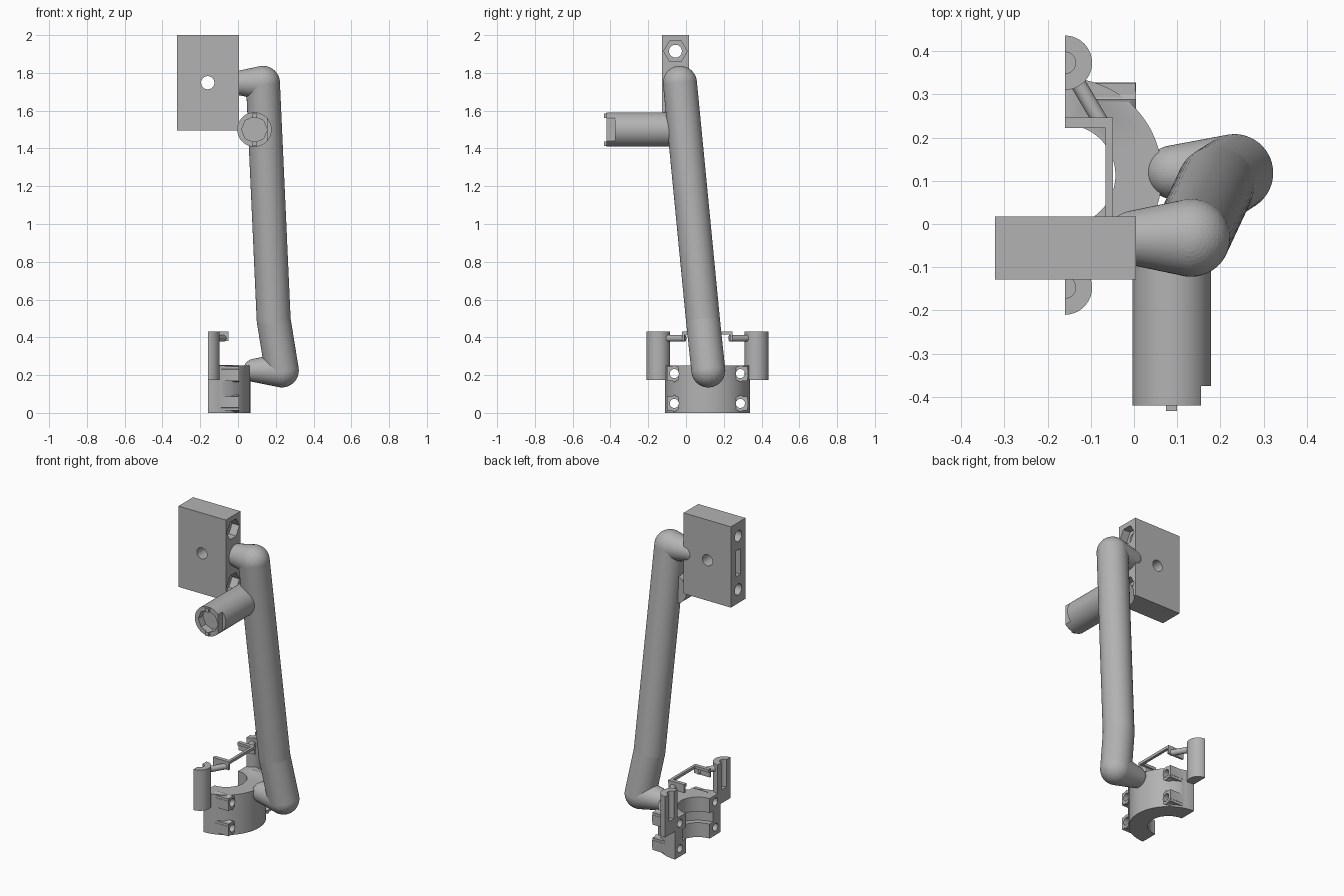
import bpy, bmesh, math
from mathutils import Vector, Matrix

if "Cube" in bpy.data.objects:
    bpy.data.objects.remove(bpy.data.objects["Cube"])

grey = bpy.data.materials.new("plain_grey")
grey.diffuse_color = (0.45, 0.45, 0.45, 1)
grey.use_nodes = True
grey.node_tree.nodes["Principled BSDF"].inputs["Base Color"].default_value = grey.diffuse_color
AXES = {'X': Matrix.Rotation(math.pi / 2, 4, 'Y'), 'Y': Matrix.Rotation(math.pi / 2, 4, 'X'), 'Z': Matrix()}


def finish(name, bm):
    bmesh.ops.recalc_face_normals(bm, faces=bm.faces[:])
    me = bpy.data.meshes.new(name)
    bm.to_mesh(me)
    bm.free()
    me.materials.append(grey)
    ob = bpy.data.objects.new(name, me)
    bpy.context.collection.objects.link(ob)
    return ob


def box(name, x0, x1, y0, y1, z0, z1):
    bm = bmesh.new()
    bmesh.ops.create_cube(bm, size=1)
    for v in bm.verts:
        v.co = ((x0, x1)[v.co.x > 0], (y0, y1)[v.co.y > 0], (z0, z1)[v.co.z > 0])
    return finish(name, bm)


def cyl(name, axis, r, centre, length, n=64, spin=0.0):
    bm = bmesh.new()
    m = Matrix.Translation(centre) @ AXES[axis] @ Matrix.Rotation(spin, 4, 'Z')
    bmesh.ops.create_cone(bm, cap_ends=True, segments=n, radius1=r, radius2=r, depth=length, matrix=m)
    return finish(name, bm)


def rod(name, a, b, r):
    a, b = Vector(a), Vector(b)
    m = Matrix.Translation((a + b) / 2) @ (b - a).to_track_quat('Z', 'Y').to_matrix().to_4x4()
    bm = bmesh.new()
    bmesh.ops.create_cone(bm, cap_ends=True, segments=24, radius1=r, radius2=r, depth=(b - a).length, matrix=m)
    return finish(name, bm)


def capsule(name, a, ra, b, rb):
    """Tapered bar with ball ends."""
    bm = bmesh.new()
    turn = (Vector(b) - Vector(a)).to_track_quat('Z', 'Y').to_matrix().to_4x4()
    for p, r in ((a, ra), (b, rb)):
        bmesh.ops.create_uvsphere(bm, u_segments=48, v_segments=24, radius=r, matrix=Matrix.Translation(p) @ turn)
    res = bmesh.ops.convex_hull(bm, input=bm.verts[:])
    junk = {g for g in res['geom_interior'] + res['geom_unused'] if isinstance(g, bmesh.types.BMVert)}
    bmesh.ops.delete(bm, geom=list(junk), context='VERTS')
    return finish(name, bm)


def combine(ob, others, op='DIFFERENCE'):
    bpy.context.view_layer.objects.active = ob
    for o in others:
        m = ob.modifiers.new("cut", 'BOOLEAN')
        m.operation, m.solver, m.object = op, 'EXACT', o
        bpy.ops.object.modifier_apply(modifier=m.name)
        bpy.data.objects.remove(o)
    return ob


# Block with hex pockets, cross holes and a slot
bx, by, bz = -0.16, -0.056, 1.748
block = box("mount_block", -0.322, 0.005, -0.128, 0.017, 1.495, 2.0)
cuts = [cyl("c", 'Y', 0.035, (bx, by, bz), 0.4), box("c", -0.33, -0.23, by - 0.022, by + 0.022, bz - 0.08, bz + 0.08)]
for z in (bz - 0.167, bz + 0.167):
    cuts += [cyl("c", 'X', 0.034, (bx, by, z), 0.5), cyl("c", 'X', 0.062, (0.0, by, z), 0.09, 6, math.pi / 6 * 0)]
combine(block, cuts)

# Bent arm with tapered ends
foot, elbow, knee, top, tip = (0.09, 0.12, 0.225), (0.232, 0.118, 0.225), (0.189, 0.09, 0.49), (0.132, -0.032, 1.747), (0.0, -0.032, 1.747)
capsule("arm_foot", foot, 0.062, elbow, 0.09)
capsule("arm_lower", elbow, 0.09, knee, 0.09)
capsule("arm_upper", knee, 0.09, top, 0.09)
capsule("arm_tip", top, 0.09, tip, 0.063)

# Side socket with notched, recessed end
cx, cz = 0.087, 1.5
socket = cyl("side_socket", 'Y', 0.091, (cx, -0.21, cz), 0.42)
combine(socket, [cyl("c", 'Y', 0.068, (cx, -0.42, cz), 0.09, 8), box("c", 0.155, 0.2, -0.5, -0.375, 1.4, 1.6)])
for s in (-1, 1):
    box("socket_tab", cx - 0.013, cx + 0.013, -0.433, -0.38, *sorted((cz + s * 0.062, cz + s * 0.086)))

# Half ring clamp with nut bosses and bolt holes
px, py = -0.16, 0.113
clamp = cyl("half_clamp", 'Z', 0.225, (px, py, 0.125), 0.25, 96)
half = lambda: box("c", -0.6, px, -0.5, 0.8, -0.1, 0.6)
combine(clamp, [cyl("c", 'Z', 0.117, (px, py, 0.125), 0.4, 96), cyl("c", 'Z', 0.15, (px, py, 0.125), 0.07, 96), half()])
bosses, holes = [], []
for s in (-1, 1):
    for z in (0.05, 0.208):
        y = py + s * 0.175
        bosses += [cyl("b", 'X', 0.045, (-0.05, y, z), 0.11, 6, math.pi / 2)]
        bosses += [box("b", -0.105, 0.004, *sorted((y, y + s * 0.038)), z - 0.038, z + 0.038)]
        holes += [cyl("c", 'X', 0.024, (-0.08, y, z), 0.3, 32)]
combine(clamp, bosses, 'UNION')
combine(clamp, holes)

# Half round posts, tie rods and the frame between them
for s, side in ((-1, "front"), (1, "back")):
    Y = lambda d: py + s * d
    post = cyl(side + "_post", 'Z', 0.063, (px, Y(0.26), 0.3025), 0.255)
    combine(post, [cyl("c", 'Z', 0.025, (px, Y(0.26), 0.36), 0.2, 32), half()])
    rod(side + "_tie_rod", (-0.137, Y(0.225), 0.395), (-0.075, Y(0.12), 0.395), 0.018)
    box(side + "_frame_arm", px, -0.05, *sorted((Y(0.121), Y(0.133))), 0.38, 0.432)
    box(side + "_frame_lip", px, -0.05, *sorted((Y(0.109), Y(0.122))), 0.415, 0.432)
box("frame_rail", -0.066, -0.049, py - 0.133, py + 0.133, 0.415, 0.432)

# Smooth the round surfaces, keep hard edges
bpy.ops.object.select_all(action='SELECT')
bpy.context.view_layer.objects.active = clamp
bpy.ops.object.shade_smooth_by_angle(angle=math.radians(30))
